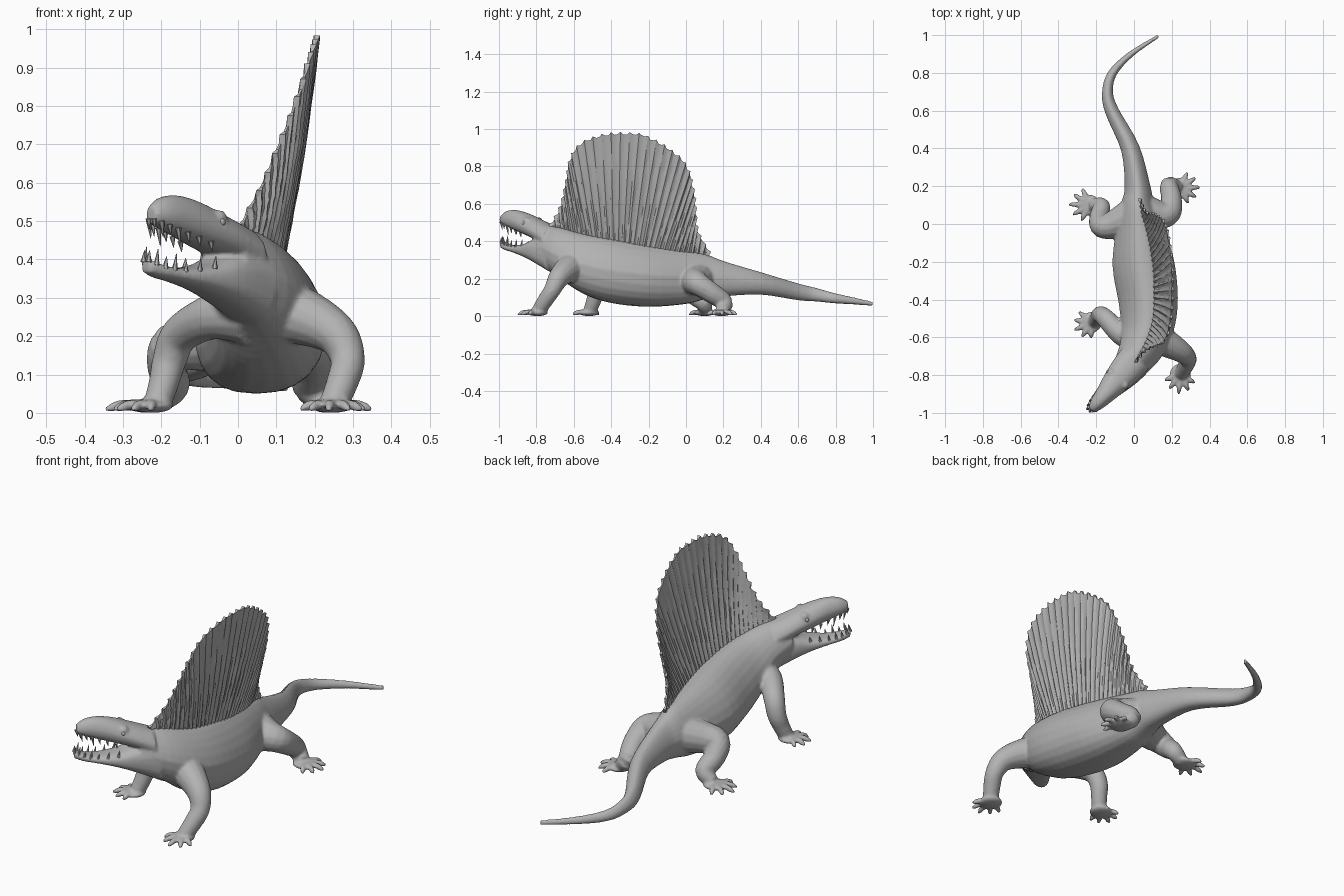
import bpy, bmesh, math, random
from mathutils import Vector, Matrix

if "Cube" in bpy.data.objects:
    bpy.data.objects.remove(bpy.data.objects["Cube"])
random.seed(4)

hide_mat = bpy.data.materials.new("grey hide")
hide_mat.diffuse_color = (0.45, 0.45, 0.45, 1)
hide_mat.use_nodes = True
hide_mat.node_tree.nodes["Principled BSDF"].inputs["Base Color"].default_value = hide_mat.diffuse_color


def spline(pts, n):
    """Catmull-Rom through tuples of any length, n steps per span."""
    out = []
    for i in range(len(pts) - 1):
        p = [pts[max(0, min(len(pts) - 1, i + k))] for k in (-1, 0, 1, 2)]
        for s in range(n + (i == len(pts) - 2)):
            t = s / n
            out.append(tuple(0.5 * (2 * b + (c - a) * t + (2 * a - 5 * b + 4 * c - d) * t * t
                                    + (3 * b - a - 3 * c + d) * t ** 3) for a, b, c, d in zip(*p)))
    return out


def skin(bm, rings):
    """Join rings of points into a closed skin."""
    vs = [[bm.verts.new(p) for p in r] for r in rings]
    n = len(vs[0])
    for a, b in zip(vs, vs[1:]):
        for k in range(n):
            bm.faces.new((a[k], a[(k + 1) % n], b[(k + 1) % n], b[k]))
    bm.faces.new(vs[0])
    bm.faces.new(vs[-1])


def spow(v, e):
    return math.copysign(abs(v) ** e, v)


def loft(bm, sections, steps=4, sides=24, e=1.0, taper=0.0, under=None):
    """Upright sections: x, y, bottom, top, half width."""
    s = spline(sections, steps)
    rings = []
    for i, (x, y, zb, zt, w) in enumerate(s):
        a, b = s[max(0, i - 1)], s[min(len(s) - 1, i + 1)]
        side = Vector((b[1] - a[1], a[0] - b[0], 0)).normalized()
        ring = []
        for k in range(sides):
            t = 2 * math.pi * k / sides
            p = (under or e) if math.sin(t) < 0 else e
            c, h = spow(math.cos(t), p), spow(math.sin(t), p)
            c *= 1 - taper * max(0, h)
            ring.append(Vector((x, y, (zb + zt) / 2 + h * (zt - zb) / 2)) + side * w * c)
        rings.append(ring)
    skin(bm, rings)


def tube(bm, pts, steps=5, sides=14):
    """Round limb: x, y, z, radius."""
    s = spline(pts, steps)
    rings = []
    for i, p in enumerate(s):
        d = Vector(s[min(len(s) - 1, i + 1)][:3]) - Vector(s[max(0, i - 1)][:3])
        q = d.to_track_quat('Z', 'Y')
        angles = [2 * math.pi * k / sides for k in range(sides)]
        rings.append([Vector(p[:3]) + q @ Vector((math.cos(t), math.sin(t), 0)) * p[3] for t in angles])
    skin(bm, rings)


def spike(bm, base, direction, length, r):
    q = direction.to_track_quat('Z', 'Y').to_matrix().to_4x4()
    m = Matrix.Translation(base + direction.normalized() * length / 2) @ q
    bmesh.ops.create_cone(bm, cap_ends=True, segments=6, radius1=r, radius2=r * 0.1, depth=length, matrix=m)


def finish(bm, name, angle=30):
    bmesh.ops.recalc_face_normals(bm, faces=bm.faces[:])
    me = bpy.data.meshes.new(name)
    bm.to_mesh(me)
    bm.free()
    me.materials.append(hide_mat)
    ob = bpy.data.objects.new(name, me)
    bpy.context.collection.objects.link(ob)
    bpy.ops.object.select_all(action='DESELECT')
    ob.select_set(True)
    bpy.context.view_layer.objects.active = ob
    if angle:
        bpy.ops.object.shade_smooth_by_angle(angle=math.radians(angle))
    return ob


# Trunk and tail
bm = bmesh.new()
loft(bm, [(-0.04, -0.77, 0.30, 0.49, 0.08), (0.03, -0.67, 0.21, 0.475, 0.115), (0.07, -0.55, 0.12, 0.445, 0.14),
          (0.075, -0.4, 0.07, 0.42, 0.158), (0.048, -0.2, 0.05, 0.39, 0.163), (0.027, 0.0, 0.065, 0.355, 0.12),
          (0.02, 0.1, 0.09, 0.335, 0.09), (0.018, 0.2, 0.105, 0.295, 0.068), (-0.02, 0.4, 0.115, 0.235, 0.05),
          (-0.118, 0.6, 0.085, 0.175, 0.037), (-0.14, 0.7, 0.078, 0.15, 0.029), (-0.113, 0.8, 0.068, 0.122, 0.024),
          (-0.015, 0.9, 0.062, 0.1, 0.016), (0.13, 0.995, 0.054, 0.078, 0.009)], taper=0.28, e=0.95, under=0.82)

# Skull and lower jaw
SKULL = [(0.01, -0.71, 0.36, 0.48, 0.09), (-0.05, -0.78, 0.405, 0.515, 0.083), (-0.11, -0.85, 0.435, 0.55, 0.067),
         (-0.16, -0.91, 0.46, 0.567, 0.05), (-0.2, -0.955, 0.48, 0.562, 0.037), (-0.226, -0.985, 0.495, 0.54, 0.02)]
JAW = [(0.03, -0.7, 0.23, 0.42, 0.09), (-0.04, -0.78, 0.28, 0.415, 0.083), (-0.1, -0.845, 0.315, 0.388, 0.066),
       (-0.165, -0.91, 0.34, 0.378, 0.048), (-0.21, -0.955, 0.352, 0.388, 0.035), (-0.24, -0.985, 0.365, 0.405, 0.018)]
loft(bm, SKULL, e=0.8, taper=0.25)
loft(bm, JAW, e=0.75)

# Brow ridges
head_side = Vector((0.74, -0.67, 0))
for s in (-1, 1):
    p = Vector((-0.085, -0.82, 0.508)) + head_side * s * 0.048
    bmesh.ops.create_icosphere(bm, subdivisions=2, radius=0.022, matrix=Matrix.Translation(p))

# Limbs: shoulder or hip, knee, ankle
tube(bm, [(0.08, -0.58, 0.27, 0.09), (0.17, -0.63, 0.25, 0.075), (0.255, -0.68, 0.205, 0.057),
          (0.286, -0.715, 0.14, 0.046), (0.272, -0.755, 0.08, 0.042), (0.25, -0.79, 0.025, 0.038)])
tube(bm, [(0.02, -0.61, 0.26, 0.085), (-0.07, -0.58, 0.25, 0.06), (-0.15, -0.5, 0.205, 0.05),
          (-0.178, -0.48, 0.14, 0.045), (-0.193, -0.495, 0.08, 0.04), (-0.21, -0.515, 0.025, 0.036)])
tube(bm, [(-0.01, 0.05, 0.2, 0.09), (-0.1, 0.0, 0.185, 0.077), (-0.17, -0.012, 0.172, 0.062),
          (-0.185, 0.035, 0.118, 0.052), (-0.172, 0.095, 0.068, 0.045), (-0.22, 0.1, 0.026, 0.033)])
tube(bm, [(0.03, 0.08, 0.2, 0.09), (0.12, 0.05, 0.187, 0.08), (0.186, 0.06, 0.175, 0.064),
          (0.198, 0.135, 0.125, 0.055), (0.186, 0.205, 0.073, 0.048), (0.235, 0.19, 0.026, 0.034)])

# Feet: flat pad, five spread toes with claws
for x, y, heading, reach in ((0.245, -0.795, -95, 0.1), (-0.225, -0.52, -155, 0.095),
                             (-0.235, 0.1, 178, 0.105), (0.245, 0.19, 2, 0.1)):
    m = Matrix.Translation((x, y, 0.018)) @ Matrix.Diagonal((0.058, 0.058, 0.018, 1))
    bmesh.ops.create_uvsphere(bm, u_segments=14, v_segments=8, radius=1, matrix=m)
    for k in range(5):
        a = math.radians(heading + (k - 2) * 32)
        d = Vector((math.cos(a), math.sin(a), 0))
        L = reach * (1 - 0.07 * abs(k - 2))
        o = Vector((x, y, 0))
        pts = [tuple(o + d * L * f) for f in (0.2, 0.6, 0.85, 1.06)]
        tube(bm, [(p[0], p[1], z, r) for p, z, r in zip(pts, (0.02, 0.022, 0.016, 0.007),
                                                      (0.016, 0.014, 0.013, 0.006))], 3, 8)

body = finish(bm, "body", 0)
rm = body.modifiers.new("fuse", 'REMESH')
rm.mode = 'VOXEL'
rm.voxel_size = 0.0075
rm.use_smooth_shade = True
sm = body.modifiers.new("soften", 'SMOOTH')
sm.factor = 0.5
sm.iterations = 3

# Teeth along both jaws, with longer fangs near the front
bm = bmesh.new()
for sections, zi, up in ((SKULL, 2, -1), (JAW, 3, 1)):
    row = spline(sections[1:], 4)[4::2]
    for i, sec in enumerate(row):
        for s in (-1, 1):
            w = sec[4] * (0.8 if i < len(row) - 1 else 0.5)
            base = Vector((sec[0], sec[1], sec[zi] - up * 0.012)) + head_side * s * w
            L = random.uniform(0.026, 0.034) + (0.016 if i in (len(row) - 4, len(row) - 2) else 0)
            spike(bm, base, Vector((0.1, 0.15, up)), L, 0.008)
finish(bm, "teeth")

# Eyes under the brows
bm = bmesh.new()
for s in (-1, 1):
    p = Vector((-0.09, -0.825, 0.497)) + head_side * s * 0.064
    bmesh.ops.create_uvsphere(bm, u_segments=12, v_segments=8, radius=0.01, matrix=Matrix.Translation(p))
finish(bm, "eyes")

# Sail: fan of spines with thin skin between and a ragged rim
RIM = [(-0.725, 0.49), (-0.67, 0.59), (-0.64, 0.73), (-0.62, 0.84), (-0.555, 0.925), (-0.43, 0.97), (-0.33, 0.975),
       (-0.23, 0.965), (-0.11, 0.905), (0.0, 0.805), (0.045, 0.65), (0.062, 0.46), (0.125, 0.345)]
ROOT = [(0.0, -0.71, 0.44), (0.055, -0.62, 0.42), (0.095, -0.5, 0.39), (0.105, -0.35, 0.37), (0.095, -0.2, 0.34),
        (0.065, -0.05, 0.32), (0.035, 0.05, 0.31), (0.022, 0.11, 0.30)]
rim, root = spline(RIM, 12), spline(ROOT, 12)


def at(curve, t):
    """Point at a fraction of a curve's length."""
    lens = [(Vector(b) - Vector(a)).length for a, b in zip(curve, curve[1:])]
    want = t * sum(lens)
    for a, b, l in zip(curve, curve[1:], lens):
        if want <= l:
            return Vector(a).lerp(Vector(b), want / l)
        want -= l
    return Vector(curve[-1])


bm = bmesh.new()
cols, rows = 96, 14
rings = []
for i in range(cols + 1):
    t = i / cols
    r, top = at(root, t), at(rim, t)
    spine = i % 3 == 0
    out = (top - Vector((-0.3, 0.4))).normalized()
    top = top + out * (0.009 if spine else random.uniform(-0.007, 0))
    left, right = [], []
    for j in range(rows + 1):
        f = j / rows
        y, z = r.y + (top.x - r.y) * f, r.z + (top.y - r.z) * f
        x = r.x + (z - r.z) * 0.165 + 0.008 * math.sin(f * math.pi) + random.uniform(-0.0015, 0.0015)
        th = (0.0105 if spine else 0.004) * (1 - 0.25 * f)
        left.append((x - th, y, z))
        right.append((x + th, y, z))
    rings.append(left + right[::-1])
skin(bm, rings)
finish(bm, "sail", 25)
